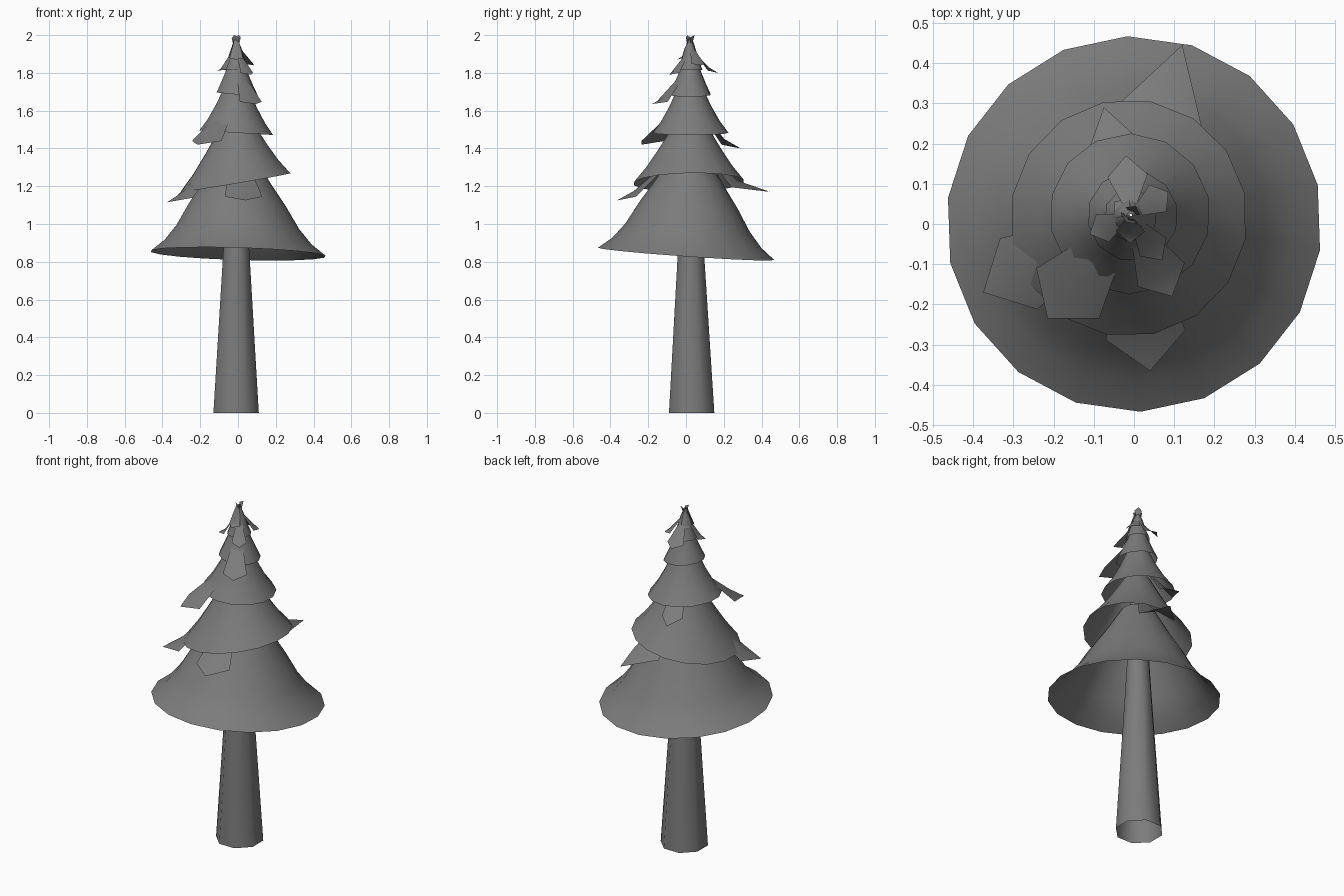
import bpy, math
from mathutils import Vector

grey = bpy.data.materials.new("grey")
grey.diffuse_color = (0.2, 0.2, 0.2, 1)
CX, CY = -0.008, 0.022


def make(name, verts, faces, angle):
    me = bpy.data.meshes.new(name)
    me.from_pydata(verts, [], faces)
    me.materials.append(grey)
    ob = bpy.data.objects.new(name, me)
    bpy.context.collection.objects.link(ob)
    bpy.ops.object.select_all(action='DESELECT')
    ob.select_set(True)
    bpy.context.view_layer.objects.active = ob
    bpy.ops.object.shade_smooth_by_angle(angle=math.radians(angle))
    return ob


def lathe(name, profile, sides, centre, tilt=(0, 0), phase=0.0):
    """Open surface of revolution from (radius, z); tilt fades toward the top."""
    verts, faces = [], []
    n = len(profile)
    for k, (r, z) in enumerate(profile):
        f = k / (n - 1)
        cx = centre[0] * (1 - f) + CX * f
        cy = centre[1] * (1 - f) + CY * f
        for i in range(sides):
            a = 2 * math.pi * i / sides + phase
            x, y = r * math.cos(a), r * math.sin(a)
            verts.append((cx + x, cy + y, z + x * tilt[0] + y * tilt[1]))
    for k in range(n - 1):
        for i in range(sides):
            j = (i + 1) % sides
            faces.append((k * sides + i, k * sides + j, (k + 1) * sides + j, (k + 1) * sides + i))
    return make(name, verts, faces, 60)


def flap(name, tip, half, back, rise, root_z):
    """Kite-shaped bough: root by the trunk, ridge, two side corners and a tip."""
    t, c = Vector(tip), Vector((CX, CY, 0))
    d = Vector((t.x - c.x, t.y - c.y, 0))
    length = d.length
    d.normalize()
    s = Vector((-d.y, d.x, 0))
    mid = c + d * (length - back)
    mid.z = t.z + rise
    root = c + d * 0.15 * length
    root.z = root_z
    drop = Vector((0, 0, rise * 0.6))
    verts = [root - s * half * 0.3, root, root + s * half * 0.3,
             mid - s * half - drop, mid, mid + s * half - drop, t]
    faces = [(0, 3, 4, 1), (1, 4, 5, 2), (3, 6, 4), (4, 6, 5)]
    return make(name, verts, faces, 50)


# trunk
lathe("trunk", [(0.13, 0), (0.075, 0.85), (0.012, 1.9)], 8, (-0.01, 0.03), phase=math.pi / 8)

# flared foliage skirts: profile, sides, rim centre, tilt
skirts = [
    ([(0.467, 0.842), (0.395, 0.9), (0.33, 0.98), (0.26, 1.1), (0.18, 1.22), (0.09, 1.37)],
     18, (0, 0), (-0.03, -0.07)),
    ([(0.295, 1.22), (0.23, 1.30), (0.17, 1.39), (0.13, 1.455), (0.07, 1.56)],
     16, (-0.013, 0.015), (0.17, 0.02)),
    ([(0.2, 1.483), (0.155, 1.545), (0.11, 1.625), (0.085, 1.68), (0.045, 1.77)],
     14, (-0.01, 0.025), (-0.06, 0)),
    ([(0.113, 1.685), (0.085, 1.745), (0.055, 1.815), (0.03, 1.89)],
     12, (-0.003, 0.02), (-0.1, 0)),
    ([(0.066, 1.815), (0.05, 1.855), (0.03, 1.915), (0.012, 1.96)],
     10, (-0.008, 0.022), (0, 0)),
    ([(0.04, 1.89), (0.028, 1.93), (0.003, 1.985)],
     7, (-0.012, 0.02), (0.1, 0)),
]
for i, (prof, sides, centre, tilt) in enumerate(skirts):
    lathe(f"foliage_skirt_{i + 1}", prof, sides, centre, tilt, phase=math.radians(12))

# boughs poking out under the skirts: tip, half width, side set-back, ridge rise, root height
boughs = [
    ((0.12, 0.445, 1.17), 0.105, 0.18, 0.06, 1.40),
    ((-0.375, -0.17, 1.115), 0.10, 0.10, 0.06, 1.40),
    ((0.04, -0.365, 1.125), 0.10, 0.09, 0.05, 1.38),
    ((-0.215, -0.235, 1.42), 0.10, 0.08, 0.05, 1.63),
    ((-0.075, 0.29, 1.40), 0.06, 0.09, 0.05, 1.62),
    ((0.095, -0.18, 1.635), 0.065, 0.06, 0.03, 1.80),
    ((-0.02, 0.17, 1.80), 0.05, 0.05, 0.03, 1.91),
    ((0.085, 0.08, 1.84), 0.04, 0.03, 0.02, 1.93),
    ((-0.11, -0.025, 1.81), 0.038, 0.035, 0.02, 1.92),
    ((0.07, -0.09, 1.79), 0.04, 0.04, 0.025, 1.90),
    ((-0.01, -0.048, 1.87), 0.036, 0.03, 0.02, 1.98),
    ((-0.05, 0.055, 1.88), 0.03, 0.025, 0.02, 1.98),
    ((0.005, 0.045, 2.0), 0.02, 0.015, -0.03, 1.93),
    ((-0.02, 0.005, 2.0), 0.025, 0.012, -0.04, 1.91),
]
for i, b in enumerate(boughs):
    flap(f"bough_{i + 1}", *b)
